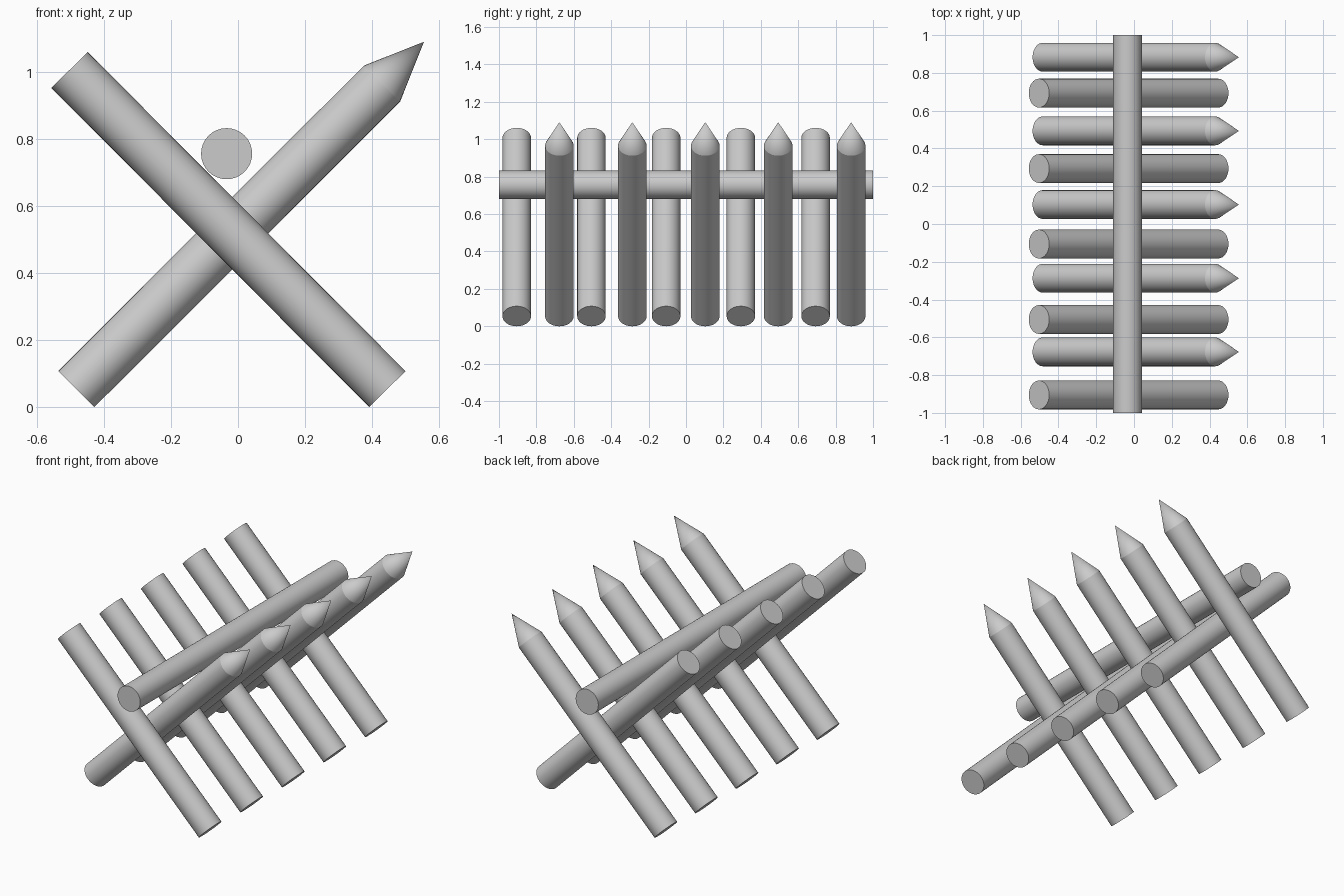
import bpy, bmesh, math
from mathutils import Vector

if "Cube" in bpy.data.objects:
    bpy.data.objects.remove(bpy.data.objects["Cube"])

R = 0.0763


def pole(name, start, end, tip=0.0, sides=32):
    """Round pole between two points, with an optional cone point past its end."""
    start, end = Vector(start), Vector(end)
    axis = (end - start).normalized()
    u = axis.cross(Vector((0, 1, 0)) if abs(axis.y) < 0.9 else Vector((1, 0, 0))).normalized()
    v = axis.cross(u)
    bm = bmesh.new()
    rings = []
    for c in (start, end):
        rings.append([bm.verts.new(c + R * (u * math.cos(a) + v * math.sin(a)))
                      for a in (2 * math.pi * i / sides for i in range(sides))])
    low, high = rings
    bm.faces.new(low[::-1])
    apex = bm.verts.new(end + axis * tip) if tip else None
    for i in range(sides):
        j = (i + 1) % sides
        bm.faces.new((low[i], low[j], high[j], high[i]))
        if apex:
            bm.faces.new((high[i], high[j], apex))
    if not apex:
        bm.faces.new(high)
    bmesh.ops.recalc_face_normals(bm, faces=bm.faces)
    mesh = bpy.data.meshes.new(name)
    bm.to_mesh(mesh)
    bm.free()
    obj = bpy.data.objects.new(name, mesh)
    bpy.context.collection.objects.link(obj)
    bpy.ops.object.select_all(action='DESELECT')
    obj.select_set(True)
    bpy.context.view_layer.objects.active = obj
    bpy.ops.object.shade_smooth_by_angle(angle=math.radians(20))
    return obj


# Long rail resting in the crossing of the stakes
pole("long_rail", (-0.034, -1, 0.757), (-0.034, 1, 0.757))

for i in range(5):
    # Blunt stakes leaning left
    y = -0.905 + 0.3995 * i
    pole(f"blunt_stake_{i + 1}", (0.446, y, 0.054), (-0.503, y, 1.007))
    # Sharpened stakes leaning right
    y = -0.677 + 0.39 * i
    pole(f"pointed_stake_{i + 1}", (-0.483, y, 0.054), (0.430, y, 0.966), tip=0.177)
